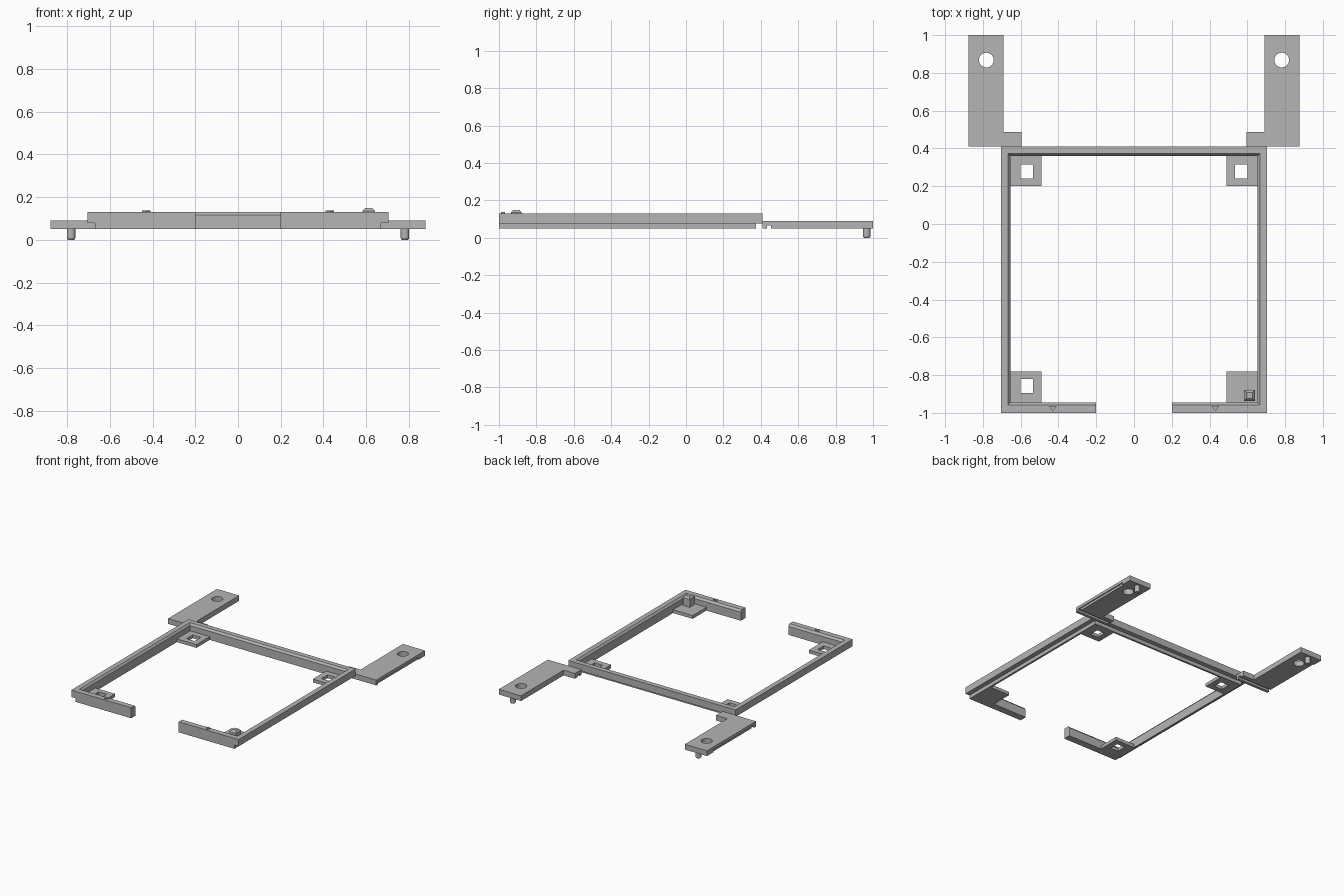
import bpy, bmesh
from mathutils import Vector

if "Cube" in bpy.data.objects:
    bpy.data.objects.remove(bpy.data.objects["Cube"])

grey = bpy.data.materials.new("plain grey")
grey.use_nodes = True
COLOUR = (0.46, 0.46, 0.46, 1)
grey.diffuse_color = COLOUR
grey.node_tree.nodes["Principled BSDF"].inputs["Base Color"].default_value = COLOUR


def loft(name, rings):
    """Join matching rings of points and cap both ends."""
    bm = bmesh.new()
    loops = [[bm.verts.new(p) for p in ring] for ring in rings]
    n = len(loops[0])
    for a, b in zip(loops, loops[1:]):
        for i in range(n):
            j = (i + 1) % n
            bm.faces.new((a[i], a[j], b[j], b[i]))
    bm.faces.new(loops[0])
    bm.faces.new(loops[-1])
    bmesh.ops.recalc_face_normals(bm, faces=bm.faces)
    mesh = bpy.data.meshes.new(name)
    bm.to_mesh(mesh)
    bm.free()
    mesh.materials.append(grey)
    obj = bpy.data.objects.new(name, mesh)
    bpy.context.collection.objects.link(obj)
    return obj


def prism(name, outline, z0, z1):
    return loft(name, [[(x, y, z) for x, y in outline] for z in (z0, z1)])


def box(name, x0, x1, y0, y1, z0, z1):
    return prism(name, [(x0, y0), (x1, y0), (x1, y1), (x0, y1)], z0, z1)


def turned(name, x, y, sections, sides=32):
    """Round part from (radius, height) sections."""
    bm = bmesh.new()
    circle = bmesh.ops.create_circle(bm, segments=sides, radius=1)["verts"]
    unit = [v.co.copy() for v in circle]
    bm.free()
    return loft(name, [[Vector((x, y, z)) + r * u for u in unit] for r, z in sections])


def cut(obj, cutters):
    """Subtract the cutters, then remove them."""
    for c in cutters:
        c.hide_render = True
        mod = obj.modifiers.new("cut", "BOOLEAN")
        mod.operation, mod.solver, mod.object = "DIFFERENCE", "EXACT", c
    deps = bpy.context.evaluated_depsgraph_get()
    deps.update()
    mesh = bpy.data.meshes.new_from_object(obj.evaluated_get(deps))
    obj.modifiers.clear()
    obj.data = mesh
    for c in cutters:
        bpy.data.objects.remove(c)


HALF, BACK, FRONT = 0.705, 0.41, -1.0
BASE, TOP = 0.05, 0.13

# U-shaped rail: inner chamfer on top, rebate under the outer edge
profile = [(0, TOP), (0, 0.078), (0.035, 0.078), (0.035, BASE),
           (0.05, BASE), (0.05, 0.115), (0.038, TOP)]
path = [(-1, FRONT, 0), (-1, BACK, 1), (1, BACK, 1), (1, FRONT, 0)]
loft("frame_rail", [[(s * (HALF - d), y - m * d, z) for d, z in profile]
                    for s, y, m in path])

for s, side in ((1, "left"), (-1, "right")):
    # Front bar
    section = [(FRONT, BASE), (-0.945, BASE), (-0.945, 0.115),
               (-0.958, TOP), (FRONT, TOP)]
    loft("front_bar_" + side, [[(x, y, z) for y, z in section]
                               for x in (s * 0.2, s * 0.67)])

    # Raised arrow mark on the front bar
    prism("arrow_mark_" + side, [(s * 0.43 - 0.02, -0.967), (s * 0.43 + 0.02, -0.967),
                                 (s * 0.43, -0.99)], TOP, TOP + 0.008)

    # Corner pads, three of them with a square hole
    for end, y0, y1, yc in (("back", 0.2, 0.365, 0.278), ("front", -0.95, -0.78, -0.857)):
        pad = box(f"corner_pad_{end}_{side}", s * 0.49, s * 0.66, y0, y1, BASE, 0.075)
        if end == "back" or s < 0:
            xc = s * 0.568
            cut(pad, [box("pad_hole", xc - 0.034, xc + 0.034,
                          yc - 0.037, yc + 0.037, 0, 0.2)])

    # Arm with round hole, underside groove and shallow outer rebate
    arm = prism("arm_" + side, [(s * x, y) for x, y in (
        (0.595, BACK), (0.877, BACK), (0.877, 1), (0.69, 1), (0.69, 0.488), (0.595, 0.488))],
        BASE, 0.09)
    cut(arm, [turned("arm_hole", s * 0.782, 0.868, [(0.039, 0), (0.039, 0.2)]),
              box("arm_groove", s * 0.5, s * 0.95, 0.432, 0.455, 0, 0.066),
              box("arm_rebate", s * 0.869, s * 0.95, 0.44, 0.92, 0, 0.068)])

    # Peg under the arm
    turned("peg_" + side, s * 0.782, 0.966,
           [(0.02, 0.06), (0.02, 0.008), (0.015, 0)])

# Square post with a chamfered top on the front left pad
post = [(0.029, 0.07), (0.029, 0.136), (0.016, 0.15)]
loft("locating_post", [[(0.612 + r * i, -0.907 + r * j, z)
                        for i, j in ((-1, -1), (1, -1), (1, 1), (-1, 1))] for r, z in post])

# Smooth the round walls, keep the edges sharp
bpy.ops.object.select_all(action="DESELECT")
for obj in bpy.data.objects:
    if obj.name.startswith(("arm_left", "arm_right", "peg")):
        obj.select_set(True)
        bpy.context.view_layer.objects.active = obj
bpy.ops.object.shade_smooth_by_angle()
